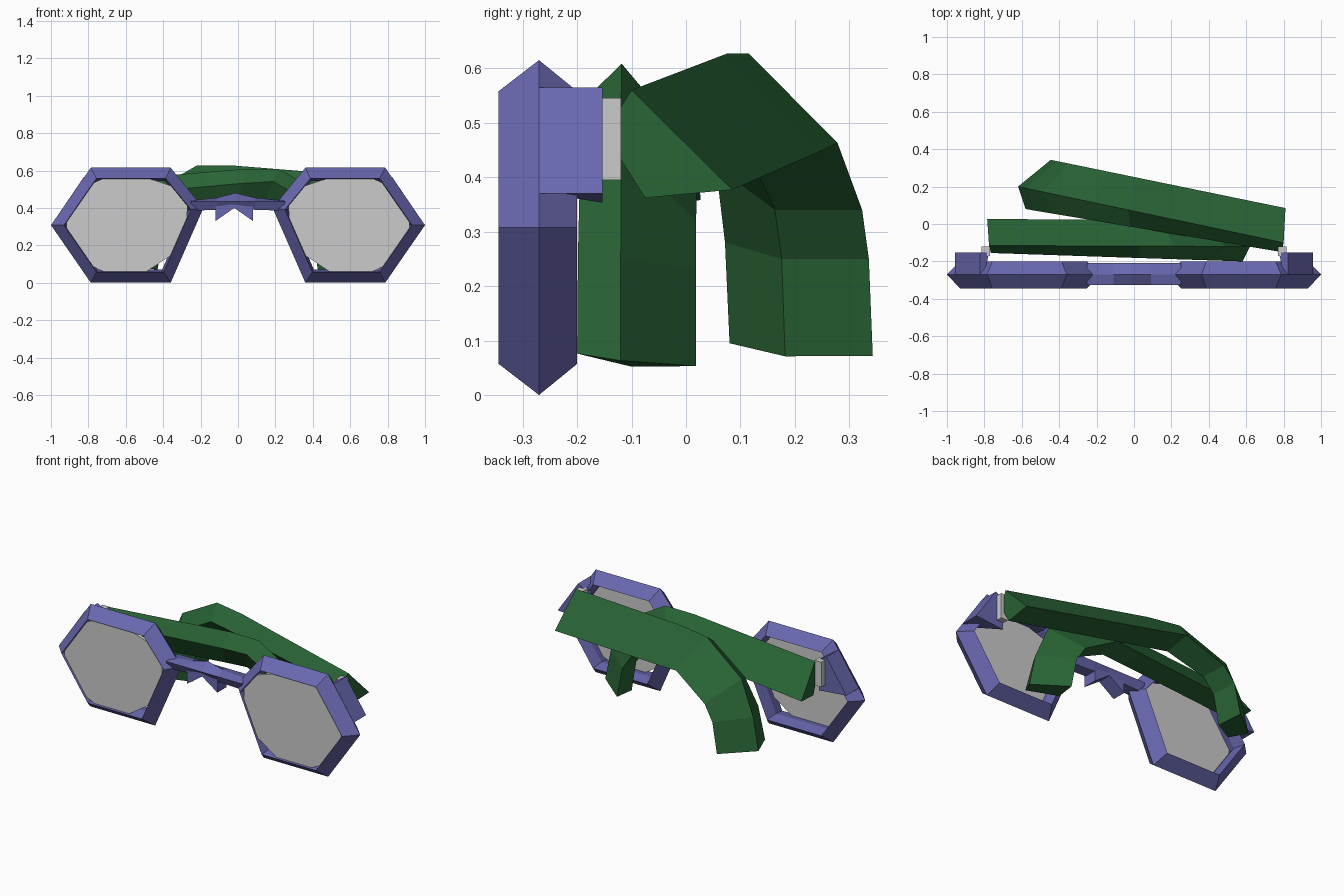
import bpy, bmesh
from mathutils import Vector

if "Cube" in bpy.data.objects:
    bpy.data.objects.remove(bpy.data.objects["Cube"])


def material(name, rgb):
    m = bpy.data.materials.new(name)
    m.diffuse_color = (*rgb, 1)
    m.use_nodes = True
    m.node_tree.nodes["Principled BSDF"].inputs["Base Color"].default_value = m.diffuse_color
    return m


PURPLE = material("purple_plastic", (0.14, 0.137, 0.43))
GREEN = material("green_plastic", (0.022, 0.127, 0.036))


def loft(name, rings, mat=None, closed=False):
    """Join equal rings of points into a flat-faced solid."""
    bm = bmesh.new()
    vs = [[bm.verts.new(p) for p in r] for r in rings]
    n = len(rings[0])
    for i in range(len(vs) if closed else len(vs) - 1):
        a, b = vs[i], vs[(i + 1) % len(vs)]
        for j in range(n):
            k = (j + 1) % n
            bm.faces.new((a[j], a[k], b[k], b[j]))
    if not closed:
        bm.faces.new(vs[0])
        bm.faces.new(vs[-1])
    bmesh.ops.recalc_face_normals(bm, faces=bm.faces)
    me = bpy.data.meshes.new(name)
    bm.to_mesh(me)
    bm.free()
    ob = bpy.data.objects.new(name, me)
    bpy.context.collection.objects.link(ob)
    if mat:
        me.materials.append(mat)
    return ob


def prism(name, pts, y0, y1, mat=None, back=None):
    """Solid between an x-z outline at y0 and the same (or another) one at y1."""
    ends = ((pts, y0), (back or pts, y1))
    return loft(name, [[(x, y, z) for x, z in p] for p, y in ends], mat)


def inset(pts, d):
    """Mitred inward offset of a clockwise outline."""
    out = []
    n = len(pts)
    for i in range(n):
        p0, p, p1 = (Vector(pts[(i + k) % n]) for k in (-1, 0, 1))
        e0, e1 = (p - p0).normalized(), (p1 - p).normalized()
        n0, n1 = Vector((e0.y, -e0.x)), Vector((e1.y, -e1.x))
        out.append(p + (n0 + n1) * d / (1 + n0.dot(n1)))
    return out


def flip(pts, s):
    return [(x * s, z) for x, z in pts]


# Outline of the left rim, and its section (inset, y)
HEX = [(-1, .308), (-.787, .615), (-.36, .615), (-.185, .40), (-.36, 0), (-.787, 0)]
SECTION = [(0, -.27), (.057, -.344), (.07, -.27), (.057, -.2)]

# Lens outline: inset rim with clipped corners
CLIP = [.06, .08, .22, .12, .25, .1]
base = inset(HEX, .06)
LENS = []
for i, c in enumerate(CLIP):
    LENS.append(base[i].lerp(base[i - 1], c))
    LENS.append(base[i].lerp(base[(i + 1) % 6], c))

# Block behind the outer rim edge, tapering towards the front
BLOCK_FRONT = [(-.957, .37), (-.824, .565), (-.80, .55), (-.90, .372)]
BLOCK_BACK = [(-.957, .37), (-.824, .565), (-.775, .54), (-.775, .353)]

for side, s in (("left", 1), ("right", -1)):
    rings = [[(x * s, y, z) for x, z in inset(HEX, d)] for d, y in SECTION]
    loft(side + "_rim", rings, PURPLE, closed=True)
    prism(side + "_lens", flip(LENS, s), -.332, -.312)
    prism(side + "_end_piece", flip(BLOCK_FRONT, s), -.27, -.153, PURPLE,
          flip(BLOCK_BACK, s))
    prism(side + "_hinge",
          flip([(-.815, .395), (-.815, .545), (-.77, .545), (-.77, .395)], s), -.17, -.119)

# Bridge: bar with level front ridge and arched top
bridge = []
for x, top, low in ((-.25, .44, .385), (-.11, .455, .39), (-.015, .48, .405),
                    (.09, .455, .39), (.25, .44, .385)):
    bridge.append([(x, -.27, top), (x, -.325, .435), (x, -.30, low),
                   (x, -.23, low), (x, -.208, .435)])
loft("bridge", bridge, PURPLE)

# Nose rest: notched piece under the bridge
prism("nose_rest", [(-.12, .42), (-.12, .33), (-.02, .40), (.08, .33),
                    (.08, .42), (-.02, .445)], -.31, -.225, PURPLE)

# Arms: (x, z) of the four section corners, from hinge to hooked tip
CORNERS = [
    [(.80, .56), (.81, .377), (.80, .362), (.79, .48)],
    [(-.03, .627), (.02, .448), (.01, .425), (-.02, .55)],
    [(-.22, .627), (-.13, .463), (-.13, .435), (-.19, .56)],
    [(-.49, .47), (-.35, .34), (-.34, .34), (-.43, .42)],
    [(-.58, .27), (-.41, .25), (-.40, .25), (-.53, .28)],
    [(-.62, .082), (-.445, .072), (-.43, .071), (-.58, .095)],
]


def arm(name, s, y_start, y_end, dz, trim):
    """Corner lines run straight in y; trim shortens the hinge end."""
    rings = []
    for i, row in enumerate(CORNERS):
        ring = []
        for j, (x, z) in enumerate(row):
            xa, xb = CORNERS[0][j][0], CORNERS[-1][j][0]
            t = (xa - x) / (xa - xb)
            y = y_start[j] + t * (y_end[j] - y_start[j])
            ring.append(((x - (trim if i == 0 else 0)) * s, y, z + dz))
        rings.append(ring)
    loft(name, rings, GREEN)


arm("right_arm", 1, (-.10, .085, -.075, -.15), (.20, .343, .182, .08), 0, 0)
arm("left_arm", -1, (-.115, .027, -.10, -.155), (-.12, .018, -.10, -.20), -.019, .025)
